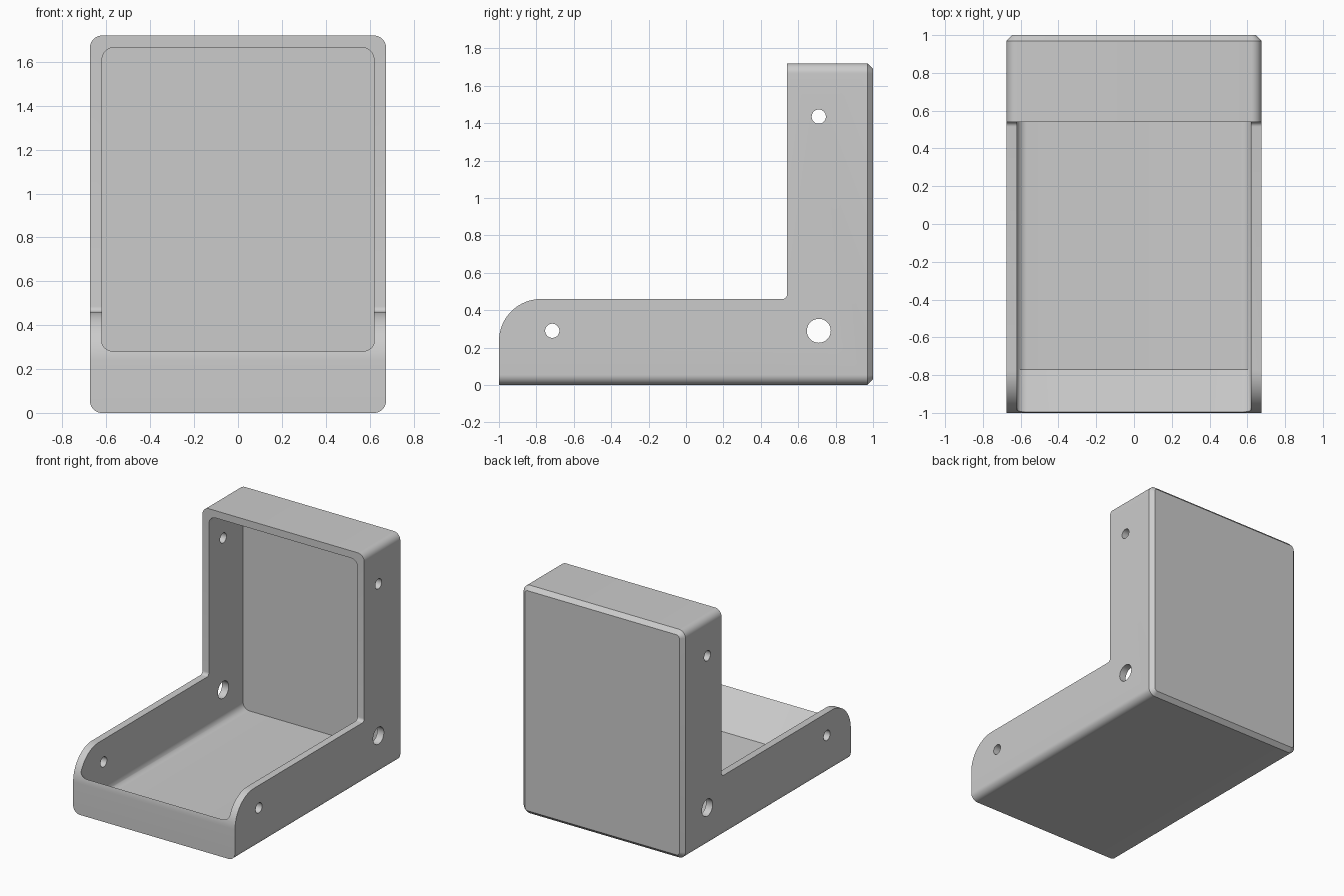
import bpy, bmesh
from math import sin, cos, pi, radians

cube = bpy.data.objects.get("Cube")
if cube:
    bpy.data.objects.remove(cube, do_unlink=True)

W, H, T, R = 0.675, 1.72, 0.055, 0.055   # half width, height, wall, corner radius


def arc(cx, cy, r, a0, a1, n=10):
    return [(cx + r * cos(radians(a0 + (a1 - a0) * i / n)),
             cy + r * sin(radians(a0 + (a1 - a0) * i / n))) for i in range(n + 1)]


def rounded_rect(w, z0, z1, r):
    return (arc(w - r, z1 - r, r, 0, 90) + arc(r - w, z1 - r, r, 90, 180)
            + arc(r - w, z0 + r, r, 180, 270) + arc(w - r, z0 + r, r, 270, 360))


def loft(name, sections):
    """Skin a list of equal closed loops of 3D points and cap the ends."""
    bm = bmesh.new()
    loops = [[bm.verts.new(p) for p in s] for s in sections]
    for a, b in zip(loops, loops[1:]):
        for i in range(len(a)):
            j = (i + 1) % len(a)
            bm.faces.new((a[i], a[j], b[j], b[i]))
    bm.faces.new(loops[0])
    bm.faces.new(loops[-1])
    bmesh.ops.recalc_face_normals(bm, faces=bm.faces)
    mesh = bpy.data.meshes.new(name)
    bm.to_mesh(mesh)
    bm.free()
    obj = bpy.data.objects.new(name, mesh)
    bpy.context.collection.objects.link(obj)
    return obj


def along_y(name, parts):
    return loft(name, [[(x, y, z) for x, z in loop] for y, loop in parts])


def along_x(name, loop, half=1.0):
    return loft(name, [[(x, y, z) for y, z in loop] for x in (-half, half)])


# Outer block with rounded long edges and a chamfered back
C = 0.03
body = along_y("bracket_shell", [
    (-1, rounded_rect(W, 0, H, R)),
    (1 - C, rounded_rect(W, 0, H, R)),
    (1, rounded_rect(W - C, C, H - C, R - C))])

# Notch that leaves the L-shaped side, with a rounded front
arm, back, nose, fillet = 0.46, 0.54, 0.225, 0.025
notch = along_x("notch_cutter",
                [(-1.2, 2), (-1.2, arm - nose)]
                + arc(nose - 1, arm - nose, nose, 180, 90, 20)
                + arc(back - fillet, arm + fillet, fillet, 270, 360, 6)
                + [(back, 2)])

# Hollow with a floor that ramps up to the front lip
ramp_y, front_y = -0.77, -1.1
cavity = along_y("cavity_cutter", [
    (front_y, rounded_rect(W - T, T + ramp_y - front_y, H - T, R)),
    (ramp_y, rounded_rect(W - T, T, H - T, R)),
    (1 - T, rounded_rect(W - T, T, H - T, R))])

# Holes through both sides
holes = [along_x("hole_cutter", arc(y, z, r, 0, 360, 40)[:-1])
         for y, z, r in ((-0.715, 0.29, 0.038), (0.71, 0.29, 0.064), (0.71, 1.435, 0.038))]

bpy.ops.object.select_all(action='DESELECT')
bpy.context.view_layer.objects.active = body
body.select_set(True)
for cutter in [cavity, notch] + holes:
    cutter.hide_render = True
    mod = body.modifiers.new("cut", 'BOOLEAN')
    mod.operation = 'DIFFERENCE'
    mod.solver = 'EXACT'
    mod.object = cutter
    bpy.ops.object.modifier_apply(modifier=mod.name)
    bpy.data.objects.remove(cutter, do_unlink=True)

# Plain grey finish
grey = bpy.data.materials.new("light_grey")
colour = (0.6, 0.6, 0.6, 1)
grey.use_nodes = True
grey.diffuse_color = colour
grey.node_tree.nodes["Principled BSDF"].inputs["Base Color"].default_value = colour
body.data.materials.clear()
body.data.materials.append(grey)
for poly in body.data.polygons:
    poly.material_index = 0
bpy.ops.object.shade_smooth_by_angle(angle=radians(30))
